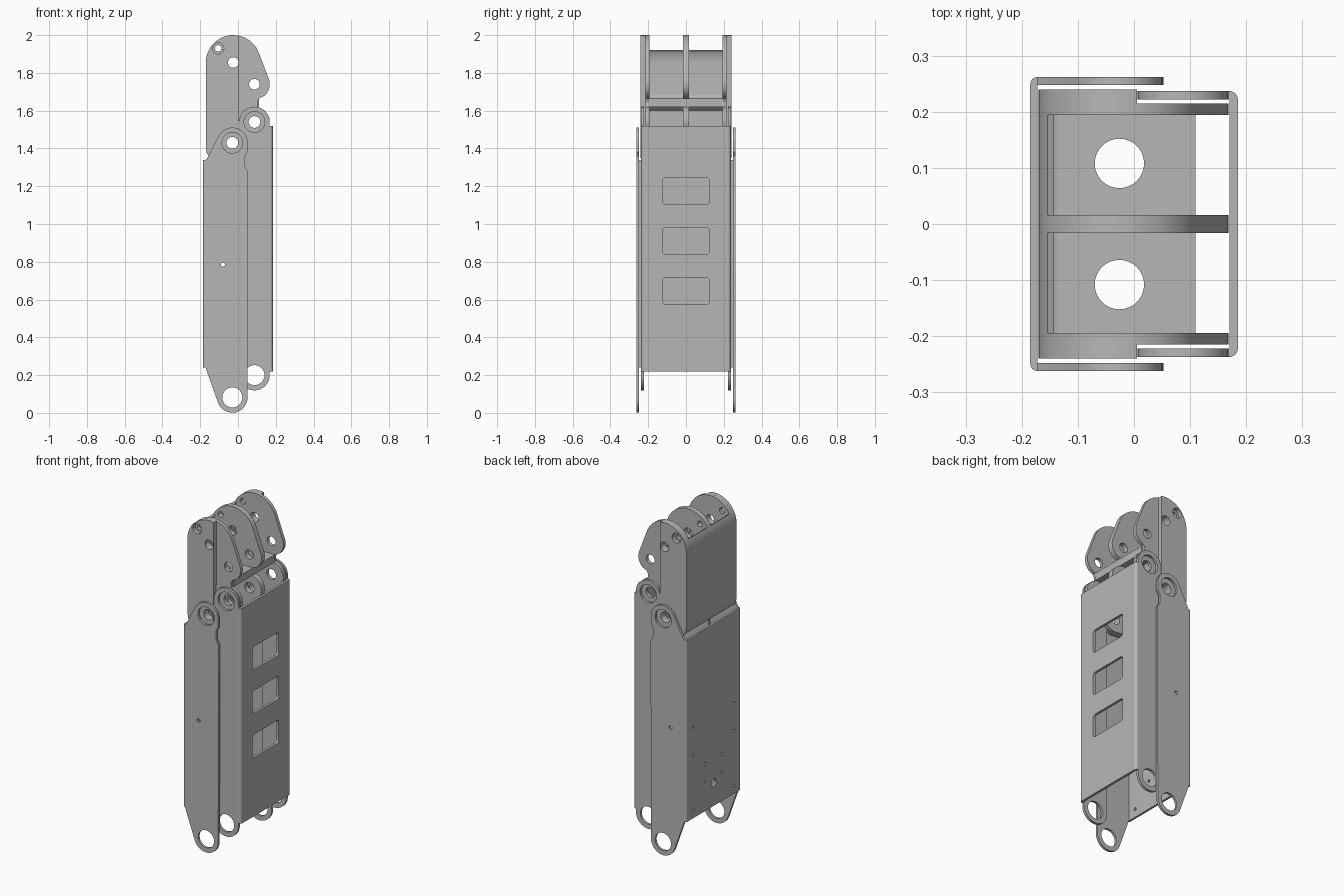
import bpy, bmesh
from math import sin, cos, pi, radians
from mathutils import Matrix

cube = bpy.data.objects.get("Cube")
if cube:
    bpy.data.objects.remove(cube, do_unlink=True)

metal = bpy.data.materials.new("plain_grey_metal")
metal.use_nodes = True
GREY = (0.47, 0.47, 0.47, 1)
metal.diffuse_color = GREY
metal.node_tree.nodes["Principled BSDF"].inputs["Base Color"].default_value = GREY

# Axes of each drawing plane; the extrusion runs along the remaining axis
PLANES = {
    "xz": (Matrix.Rotation(pi / 2, 4, "X"), (0, 1, 0)),
    "yz": (Matrix.Rotation(pi / 2, 4, "Z") @ Matrix.Rotation(pi / 2, 4, "X"), (1, 0, 0)),
    "xy": (Matrix.Identity(4), (0, 0, 1)),
}


def arc(cx, cy, r, start, end, steps=16):
    angles = [radians(start + (end - start) * i / steps) for i in range(steps + 1)]
    return [(cx + r * cos(a), cy + r * sin(a)) for a in angles]


def hole(cx, cy, r, steps=32):
    return arc(cx, cy, r, 0, 360, steps)[:-1]


def rounded_rect(cx, cy, half_w, half_h, r):
    points = []
    for i, (sx, sy) in enumerate([(1, 1), (-1, 1), (-1, -1), (1, -1)]):
        points += arc(cx + sx * (half_w - r), cy + sy * (half_h - r), r, 90 * i, 90 * i + 90, 5)
    return points


def plate(name, loops, plane, low, high):
    """Extrude an outline with holes between two offsets."""
    low, high = sorted((low, high))
    curve = bpy.data.curves.new(name, "CURVE")
    curve.dimensions = "2D"
    curve.fill_mode = "BOTH"
    curve.extrude = (high - low) / 2
    for loop in loops:
        spline = curve.splines.new("POLY")
        spline.points.add(len(loop) - 1)
        for point, (u, v) in zip(spline.points, loop):
            point.co = (u, v, 0, 1)
        spline.use_cyclic_u = True
    helper = bpy.data.objects.new(name + "_helper", curve)
    bpy.context.collection.objects.link(helper)
    graph = bpy.context.evaluated_depsgraph_get()
    mesh = bpy.data.meshes.new_from_object(helper.evaluated_get(graph))
    bpy.data.objects.remove(helper, do_unlink=True)
    rotation, axis = PLANES[plane]
    middle = (low + high) / 2
    mesh.transform(Matrix.Translation([a * middle for a in axis]) @ rotation)
    bm = bmesh.new()
    bm.from_mesh(mesh)
    bmesh.ops.remove_doubles(bm, verts=bm.verts, dist=0.00005)
    bmesh.ops.recalc_face_normals(bm, faces=bm.faces)
    bm.to_mesh(mesh)
    bm.free()
    mesh.materials.clear()
    mesh.materials.append(metal)
    obj = bpy.data.objects.new(name, mesh)
    bpy.context.collection.objects.link(obj)
    bpy.ops.object.select_all(action="DESELECT")
    obj.select_set(True)
    bpy.context.view_layer.objects.active = obj
    bpy.ops.object.shade_smooth_by_angle(angle=radians(30))
    return obj


def web(name, x_in, x_out, half_y, z0, z1, holes):
    """Wide face of a channel, with rounded bends along both long edges."""
    t = abs(x_out - x_in)
    flat = half_y - t
    face = [(-flat, z0), (flat, z0), (flat, z1), (-flat, z1)]
    plate(name, [face] + holes, "yz", x_in, x_out)
    start = 0 if x_out > x_in else 180
    for label, side in SIDES:
        bend = [(x_in, side * flat)] + arc(x_in, side * flat, t, start, 90 * side if start == 0 else 180 - 90 * side, 6)
        plate(f"{name}_bend_{label}", [bend], "xy", z0, z1)


SIDES = (("front", -1), ("back", 1))
REAR_PIN, FRONT_PIN = (-0.03, 1.43), (0.087, 1.54)
REAR_EYE, FRONT_EYE = (-0.03, 0.082), (0.087, 0.2)
BOSS, SEAT, BORE, EYE = 0.081, 0.055, 0.031, 0.053

# Rear channel: wide web with fixing holes
bolts = [(s * 0.195, z) for s in (-1, 1) for z in (0.29, 0.62, 0.785)]
bolts += [(s * 0.08, z) for s in (-1, 1) for z in (0.415, 0.525)]
web("rear_web", -0.172, -0.185, 0.262, 0.24, 1.34,
    [hole(y, z, 0.009, 12) for y, z in bolts] + [hole(0, 0.38, 0.023)])

# Rear channel: side plates with an eye at each end
rear_outline = [(-0.172, 0.24), (-0.172, 1.34), (-0.165, 1.345)]
rear_outline += arc(*REAR_PIN, BOSS, 152, 0)
rear_outline += [(0.051, 1.38), (0.036, 1.36), (0.036, 1.305), (0.053, 1.275)]
rear_outline += arc(*REAR_EYE, BOSS, 0, -161)
for label, side in SIDES:
    plate(f"rear_side_{label}",
          [rear_outline, hole(*REAR_PIN, SEAT), hole(*REAR_EYE, EYE), hole(-0.08, 0.785, 0.011, 12)],
          "xz", side * 0.248, side * 0.262)

# Front channel: web with three windows
web("front_web", 0.17, 0.185, 0.237, 0.22, 1.52,
    [rounded_rect(0, z, 0.125, 0.07, 0.018) for z in (0.645, 0.91, 1.175)])

# Front channel: side plates
front_outline = arc(*FRONT_PIN, BOSS, 180, 0) + [(0.168, 1.52), (0.17, 1.52), (0.17, 0.22), (0.168, 0.22)]
front_outline += arc(*FRONT_EYE, BOSS, 0, -180)
for label, side in SIDES:
    plate(f"front_side_{label}", [front_outline, hole(*FRONT_PIN, SEAT), hole(*FRONT_EYE, EYE)],
          "xz", side * 0.222, side * 0.237)

# Head: three ribs carrying the pin holes
CROWN, NOSE = (-0.025, 1.855), (0.087, 1.74)
heel = [(-0.155, 1.36), (-0.165, 1.375), (-0.17, 1.4)]
rib = heel + arc(*CROWN, 0.145, 180, 20, 30) + arc(*NOSE, BOSS, 20, -50)
rib += [(0.112, 1.665), (0.103, 1.645), (0.106, 1.62)]
rib += arc(*FRONT_PIN, BOSS, 76, -47) + arc(*REAR_PIN, BOSS, -47, -100, 8)
pin_holes = [hole(*REAR_PIN, BORE), hole(*FRONT_PIN, BORE), hole(*CROWN, 0.028), hole(*NOSE, 0.028)]
small_pin = (-0.105, 1.93)
for label, y0, y1 in (("front", -0.215, -0.194), ("middle", -0.016, 0.016), ("back", 0.194, 0.215)):
    plate(f"head_rib_{label}", [rib, hole(*small_pin, 0.017)] + pin_holes, "xz", y0, y1)

# Head: thicker cheeks over the rear half of the outer ribs
cheek = heel + arc(*CROWN, 0.145, 180, 78, 20) + [(0.005, 1.365), (-0.03, 1.35)]
for label, side in SIDES:
    plate(f"head_cheek_{label}",
          [cheek, hole(*small_pin, 0.03), hole(*CROWN, 0.028), hole(*REAR_PIN, BORE)],
          "xz", side * 0.215, side * 0.24)

# Head: curved back wall with a fillet into the floor
wall = heel + arc(*CROWN, 0.145, 180, 153, 8) + arc(*CROWN, 0.132, 153, 180, 8)
wall += arc(-0.135, 1.687, 0.022, 180, 270, 6) + [(-0.135, 1.62), (-0.157, 1.6), (-0.157, 1.4)]
plate("head_back_wall", [wall], "xz", -0.196, 0.196)

# Head: floor with two round openings
floor = [(-0.135, -0.196), (0.11, -0.196), (0.11, 0.196), (-0.135, 0.196)]
plate("head_floor", [floor] + [hole(-0.026, s * 0.108, 0.044) for s in (-1, 1)], "xy", 1.62, 1.665)
